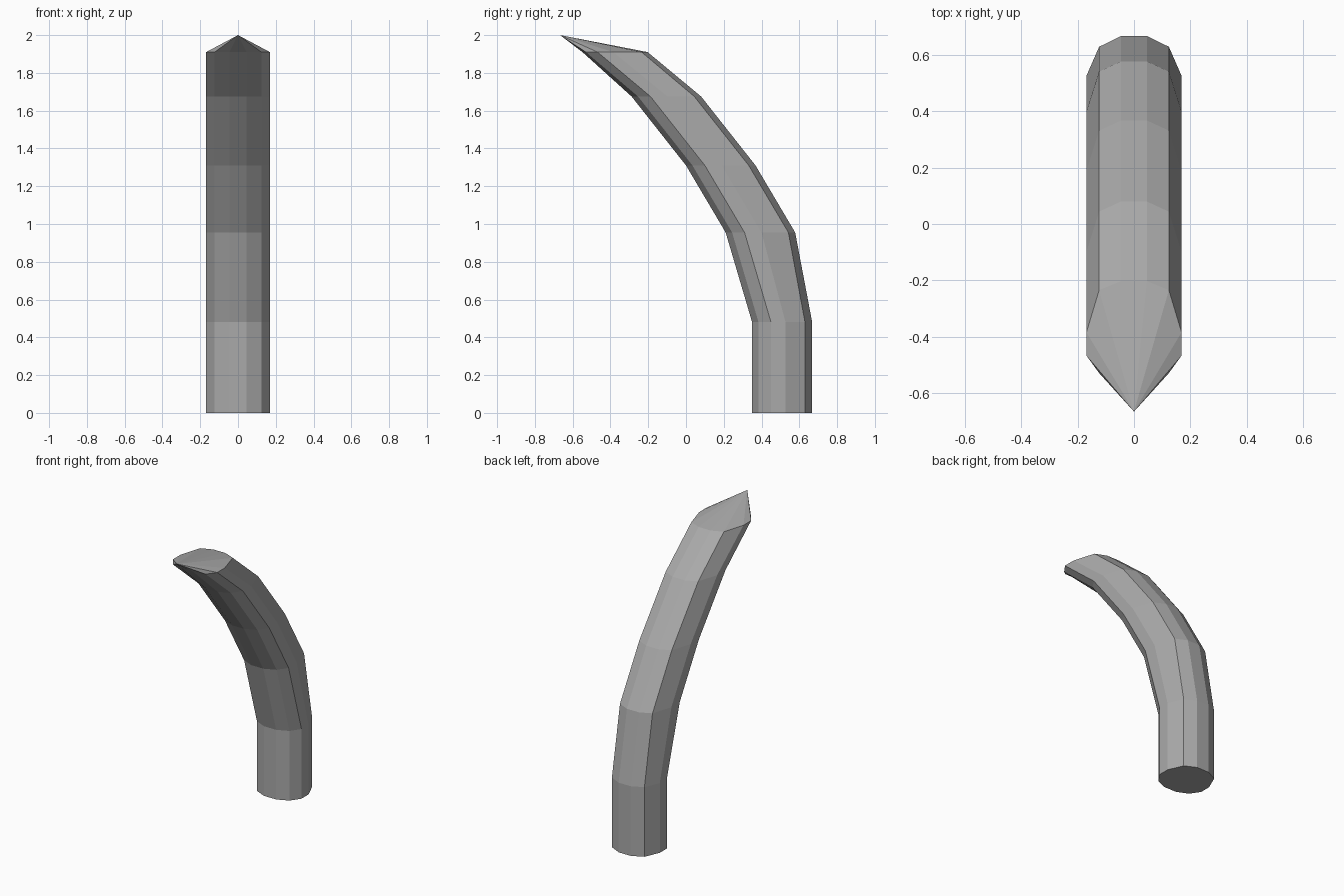
import bpy, bmesh

if "Cube" in bpy.data.objects:
    bpy.data.objects.remove(bpy.data.objects["Cube"])

grey = bpy.data.materials.new("grey")
grey.diffuse_color = (0.4, 0.4, 0.4, 1)
grey.use_nodes = True
grey.node_tree.nodes["Principled BSDF"].inputs["Base Color"].default_value = grey.diffuse_color

# half widths in x of the six vertex pairs, front to back
HALF_X = [0.046, 0.124, 0.169, 0.169, 0.124, 0.046]
# distance of each pair behind the front edge of the section
ROUND = [0, 0.034, 0.10, 0.177, 0.28, 0.318]
SLANTED = [0, 0.034, 0.10, 0.19, 0.332, 0.368]
END = [0, 0.018, 0.08, 0.163, 0.313, 0.345]

# level sections of the bent horn: height, front y, section
SECTIONS = [
    (0.0, 0.35, ROUND),
    (0.48, 0.35, ROUND),
    (0.955, 0.21, SLANTED),
    (1.31, 0.0, SLANTED),
    (1.675, -0.288, SLANTED),
    (1.91, -0.548, END),
]

bm = bmesh.new()
rings = []
for z, y0, offs in SECTIONS:
    pts = [(x, y0 + d) for x, d in zip(HALF_X, offs)]
    loop = pts + [(-x, y) for x, y in reversed(pts)]
    rings.append([bm.verts.new((x, y, z)) for x, y in loop])

# tube walls
n = len(rings[0])
for a, b in zip(rings, rings[1:]):
    for i in range(n):
        j = (i + 1) % n
        bm.faces.new((a[i], a[j], b[j], b[i]))

# flat base and pointed tip
bm.faces.new(rings[0])
tip = bm.verts.new((0, -0.667, 2.0))
for i in range(n):
    bm.faces.new((rings[-1][i], rings[-1][(i + 1) % n], tip))
bmesh.ops.recalc_face_normals(bm, faces=bm.faces)

mesh = bpy.data.meshes.new("curved_horn")
bm.to_mesh(mesh)
bm.free()
mesh.materials.append(grey)
bpy.context.collection.objects.link(bpy.data.objects.new("curved_horn", mesh))
